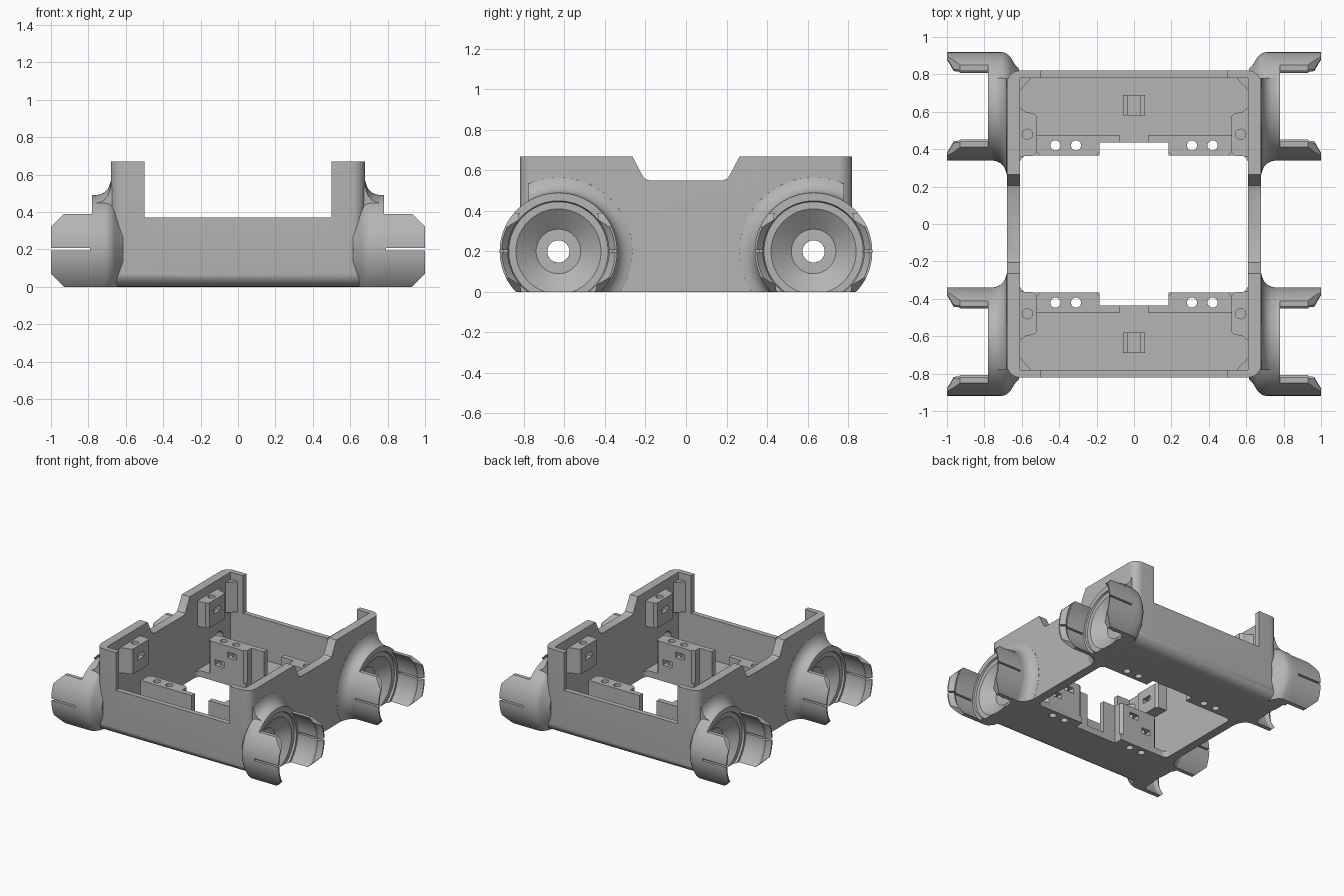
import bpy, bmesh, math
from mathutils import Vector

cube = bpy.data.objects.get("Cube")
if cube:
    bpy.data.objects.remove(cube, do_unlink=True)

grey = bpy.data.materials.new("matte_grey")
grey.use_nodes = True
grey.diffuse_color = (0.46, 0.46, 0.46, 1)
grey.node_tree.nodes["Principled BSDF"].inputs["Base Color"].default_value = (0.46, 0.46, 0.46, 1)


def to_object(name, bm):
    bmesh.ops.recalc_face_normals(bm, faces=bm.faces[:])
    mesh = bpy.data.meshes.new(name)
    bm.to_mesh(mesh)
    bm.free()
    ob = bpy.data.objects.new(name, mesh)
    bpy.context.collection.objects.link(ob)
    return ob


def prism(name, pts, axis, lo, hi):
    """Extrude a 2D outline along an axis."""
    place = {"x": lambda a, b, t: (t, a, b),
             "y": lambda a, b, t: (a, t, b),
             "z": lambda a, b, t: (a, b, t)}[axis]
    bm = bmesh.new()
    bottom = [bm.verts.new(place(a, b, lo)) for a, b in pts]
    top = [bm.verts.new(place(a, b, hi)) for a, b in pts]
    bm.faces.new(bottom)
    bm.faces.new(top)
    n = len(pts)
    for i in range(n):
        j = (i + 1) % n
        bm.faces.new((bottom[i], bottom[j], top[j], top[i]))
    return to_object(name, bm)


def box(name, x0, x1, y0, y1, z0, z1):
    return prism(name, [(x0, y0), (x1, y0), (x1, y1), (x0, y1)], "z", z0, z1)


def arc(cx, cy, r, a0, a1, n=8):
    return [(cx + r * math.cos(math.radians(a0 + (a1 - a0) * i / n)),
             cy + r * math.sin(math.radians(a0 + (a1 - a0) * i / n))) for i in range(n + 1)]


def round_rect(w, h, r):
    return (arc(w - r, h - r, r, 0, 90) + arc(r - w, h - r, r, 90, 180)
            + arc(r - w, r - h, r, 180, 270) + arc(w - r, r - h, r, 270, 360))


def circle(cx, cy, r, n=24):
    return arc(cx, cy, r, 0, 360, n)[:-1]


def lathe(name, profile, n=72):
    """Revolve a closed (x, radius) outline around the hub axis."""
    bm = bmesh.new()
    rings = []
    for i in range(n):
        a = 2 * math.pi * i / n
        rings.append([bm.verts.new((x, HUB_Y + r * math.cos(a), HUB_Z + r * math.sin(a)))
                      for x, r in profile])
    m = len(profile)
    for i in range(n):
        p, q = rings[i], rings[(i + 1) % n]
        for j in range(m):
            k = (j + 1) % m
            bm.faces.new((p[j], p[k], q[k], q[j]))
    return to_object(name, bm)


def boolean(ob, cutter, operation="DIFFERENCE"):
    bpy.context.view_layer.objects.active = ob
    mod = ob.modifiers.new("cut", "BOOLEAN")
    mod.object, mod.operation, mod.solver = cutter, operation, "EXACT"
    bpy.ops.object.modifier_apply(modifier=mod.name)
    bpy.data.objects.remove(cutter, do_unlink=True)


def finish(ob, mirror=True):
    ob.data.materials.clear()
    ob.data.materials.append(grey)
    bpy.ops.object.select_all(action="DESELECT")
    ob.select_set(True)
    bpy.context.view_layer.objects.active = ob
    bpy.ops.object.shade_smooth_by_angle(angle=math.radians(28))
    if mirror:
        mod = ob.modifiers.new("mirror", "MIRROR")
        mod.use_axis = (True, True, False)
        mod.use_mirror_merge = False


HUB_Y, HUB_Z = 0.63, 0.20
SIGNS = [(sx, sy) for sx in (1, -1) for sy in (1, -1)]

# Tray: side profile with dipped rim and rounded lower edges
half = arc(0.74, 0.08, 0.08, -90, 0) + [(0.82, 0.67), (0.265, 0.67), (0.215, 0.575),
                                        (0.205, 0.56), (0.18, 0.55)]
frame = prism("frame", half + [(-y, z) for y, z in reversed(half)], "x", -0.68, 0.68)
boolean(frame, prism("outline", round_rect(0.68, 0.82, 0.07), "z", -0.1, 1), "INTERSECT")
boolean(frame, box("pocket", -0.61, 0.61, -0.78, 0.78, 0.05, 1))
boolean(frame, box("low_end_walls", -0.5, 0.5, -1, 1, 0.37, 1))
boolean(frame, prism("floor_opening", round_rect(0.61, 0.365, 0.04), "z", -0.1, 0.2))
boolean(frame, box("floor_notch", -0.185, 0.185, -0.435, 0.435, -0.1, 0.2))
for s in (1, -1):
    boolean(frame, prism("axle_hole", circle(s * HUB_Y, HUB_Z, 0.055), "x", -1, 1))
for sx, sy in SIGNS:
    for x in (0.31, 0.42):
        boolean(frame, prism("bolt_hole", circle(sx * x, sy * 0.42, 0.027), "z", -0.1, 0.2))
finish(frame, mirror=False)

# Dished hubs on the sides
hub = lathe("hub", [(0.615, 0.055), (0.615, 0.20), (0.635, 0.22), (0.66, 0.262), (0.685, 0.284),
                    (0.71, 0.29), (0.78, 0.29), (0.78, 0.25), (0.765, 0.245), (0.765, 0.21),
                    (0.69, 0.11), (0.69, 0.055)])
boolean(hub, box("ground_cut", 0, 2, 0, 2, -1, 0))
finish(hub)

# Fillet blending each hub into the side wall
fillet = lathe("hub_fillet", [(0.65, 0.25), (0.65, 0.37), (0.681, 0.365), (0.686, 0.345),
                              (0.697, 0.322), (0.715, 0.304), (0.735, 0.294), (0.76, 0.29),
                              (0.76, 0.25)])
boolean(fillet, box("fillet_limit", 0, 2, 0, 0.78, 0, 1), "INTERSECT")
finish(fillet)

# Split claws gripping forward from each hub, with an inner lip
claws = lathe("hub_claws", [(0.74, 0.29), (1.0, 0.29), (1.0, 0.28), (0.965, 0.25),
                            (0.935, 0.268), (0.74, 0.268)])
boolean(claws, prism("claw_limit", [(0.7, 0), (0.93, 0), (1.1, 0.17), (1.1, 0.22),
                                    (0.93, 0.39), (0.7, 0.39)], "y", 0, 2), "INTERSECT")
boolean(claws, box("claw_slit", 0.79, 1.1, 0, 2, 0.194, 0.208))
finish(claws)

# Upright mounts on the floor with bolt holes and nut slots
mount = prism("floor_mount", [(0.075, 0.435), (0.185, 0.435), (0.185, 0.385), (0.205, 0.365),
                              (0.50, 0.365), (0.525, 0.39), (0.525, 0.475), (0.075, 0.475)],
              "z", 0.03, 0.31)
for x, z in ((0.31, 0.24), (0.42, 0.15)):
    boolean(mount, prism("bolt_hole", circle(x, 0.42, 0.027), "z", -0.1, 1))
    boolean(mount, box("nut_slot", x - 0.04, x + 0.04, 0.3, 0.43, z - 0.022, z + 0.022))
finish(mount)

# Raised mounts on the inner side walls
side = prism("side_mount", [(0.62, 0.36), (0.54, 0.365), (0.52, 0.385), (0.52, 0.575),
                            (0.535, 0.59), (0.58, 0.60), (0.62, 0.63)], "z", 0.40, 0.60)
boolean(side, prism("bolt_hole", circle(0.57, 0.48, 0.027), "z", 0.45, 1))
boolean(side, box("nut_slot", 0.4, 0.58, 0.44, 0.52, 0.49, 0.53))
finish(side)

# Corner gussets
finish(prism("corner_gusset", [(0.615, 0.71), (0.615, 0.785), (0.545, 0.785)], "z", 0.37, 0.61))

# Cable clip on each floor strip
finish(box("clip_rib", 0.035, 0.06, 0.58, 0.69, 0.04, 0.11))
bar = box("clip_bar", -0.04, 0.04, 0.58, 0.69, 0.07, 0.10)
finish(bar)
bar.modifiers["mirror"].use_axis = (False, True, False)
